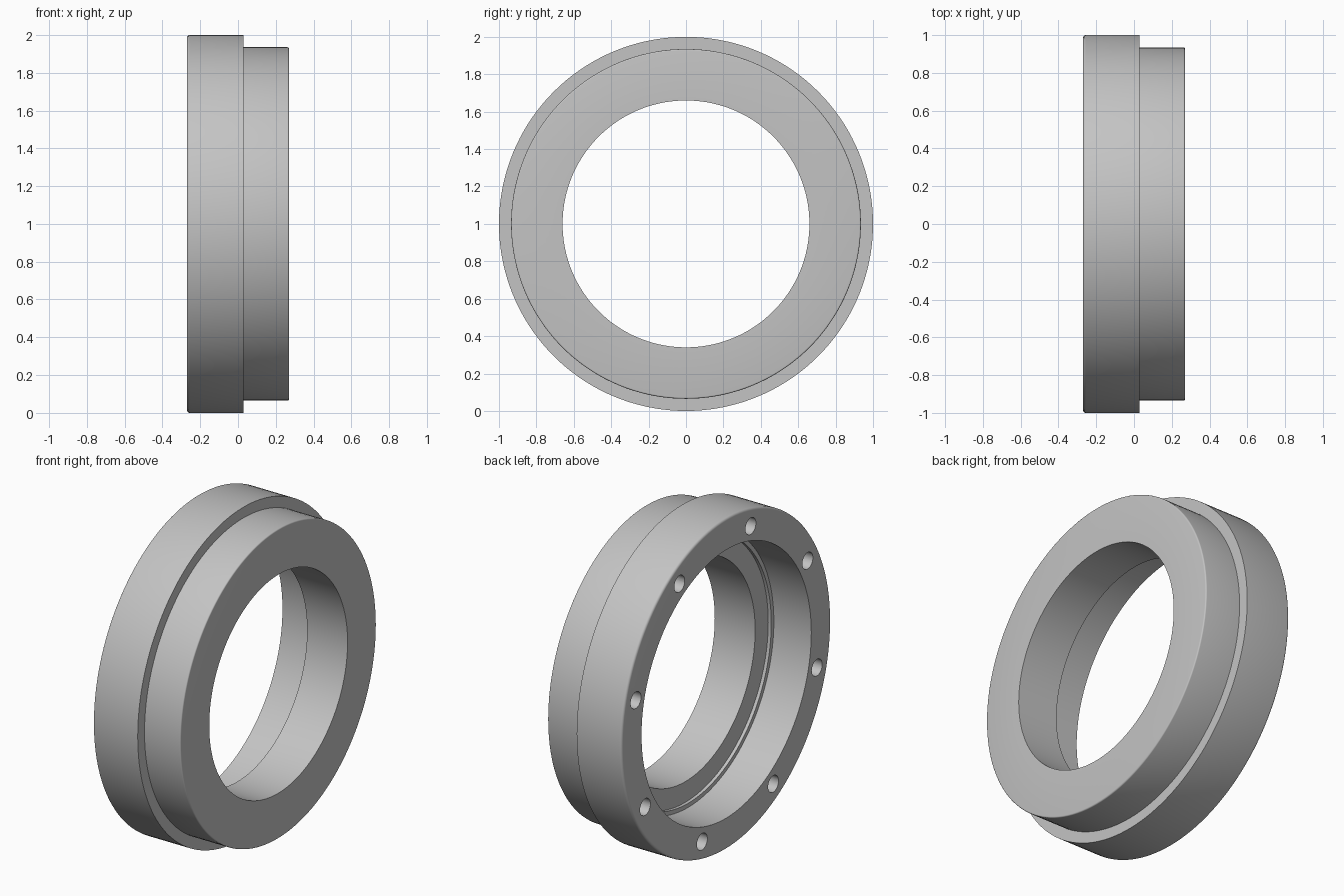
import bpy, bmesh
from math import sin, cos, pi, radians
from mathutils import Matrix, Vector

if "Cube" in bpy.data.objects:
    bpy.data.objects.remove(bpy.data.objects["Cube"], do_unlink=True)

SEGMENTS = 144
CENTRE = Vector((0, 0, 1))
BACK, FRONT = -0.27, 0.27      # ends of the ring along its axis
HOLE_CIRCLE, HOLE_RADIUS, HOLE_DEPTH = 0.895, 0.05, 0.18

grey = bpy.data.materials.new("plain_grey")
grey.use_nodes = True
colour = (0.55, 0.55, 0.55, 1)
grey.diffuse_color = colour
grey.node_tree.nodes["Principled BSDF"].inputs["Base Color"].default_value = colour


def make_object(name, bm):
    bmesh.ops.recalc_face_normals(bm, faces=bm.faces)
    mesh = bpy.data.meshes.new(name)
    bm.to_mesh(mesh)
    bm.free()
    mesh.materials.append(grey)
    obj = bpy.data.objects.new(name, mesh)
    bpy.context.collection.objects.link(obj)
    return obj


def fillet(x, r, size, start, steps=4):
    """Quarter-round corner points about (x, r), from the start angle."""
    angles = [start - pi / 2 * i / steps for i in range(steps + 1)]
    return [(x + size * cos(a), r + size * sin(a)) for a in angles]


def lathe(name, profile):
    """Revolve a closed (x, radius) profile about the x axis."""
    bm = bmesh.new()
    rings = []
    for i in range(SEGMENTS):
        a = 2 * pi * i / SEGMENTS
        rings.append([bm.verts.new((x, r * sin(a), 1 + r * cos(a))) for x, r in profile])
    n = len(profile)
    for i, ring in enumerate(rings):
        after = rings[(i + 1) % SEGMENTS]
        for j in range(n):
            k = (j + 1) % n
            bm.faces.new((ring[j], ring[k], after[k], after[j]))
    return make_object(name, bm)


# Stepped ring: flange, narrower hub, bore, and a stepped counterbore at the back
profile = fillet(BACK + 0.015, 0.985, 0.015, pi)
profile += [(0.03, 1.0), (0.03, 0.935)]
profile += fillet(FRONT - 0.008, 0.927, 0.008, pi / 2)
profile += [(FRONT, 0.66), (0.0, 0.66), (0.0, 0.785), (-0.02, 0.785), (-0.02, 0.81), (BACK, 0.81)]
ring = lathe("stepped_ring", profile)

# Eight blind bolt holes in the back face
bm = bmesh.new()
for k in range(8):
    a = radians(15 + 45 * k)
    spot = CENTRE + Vector((BACK, -HOLE_CIRCLE * sin(a), HOLE_CIRCLE * cos(a)))
    bmesh.ops.create_cone(bm, cap_ends=True, segments=32, radius1=HOLE_RADIUS,
                          radius2=HOLE_RADIUS, depth=2 * HOLE_DEPTH,
                          matrix=Matrix.Translation(spot) @ Matrix.Rotation(pi / 2, 4, "Y"))
cutter = make_object("bolt_hole_cutter", bm)
cutter.hide_render = True

cut = ring.modifiers.new("bolt_holes", "BOOLEAN")
cut.operation = "DIFFERENCE"
cut.solver = "EXACT"
cut.object = cutter

bpy.ops.object.select_all(action="DESELECT")
ring.select_set(True)
bpy.context.view_layer.objects.active = ring
bpy.ops.object.modifier_apply(modifier=cut.name)
bpy.data.objects.remove(cutter, do_unlink=True)
bpy.ops.object.shade_smooth_by_angle(angle=radians(30))
